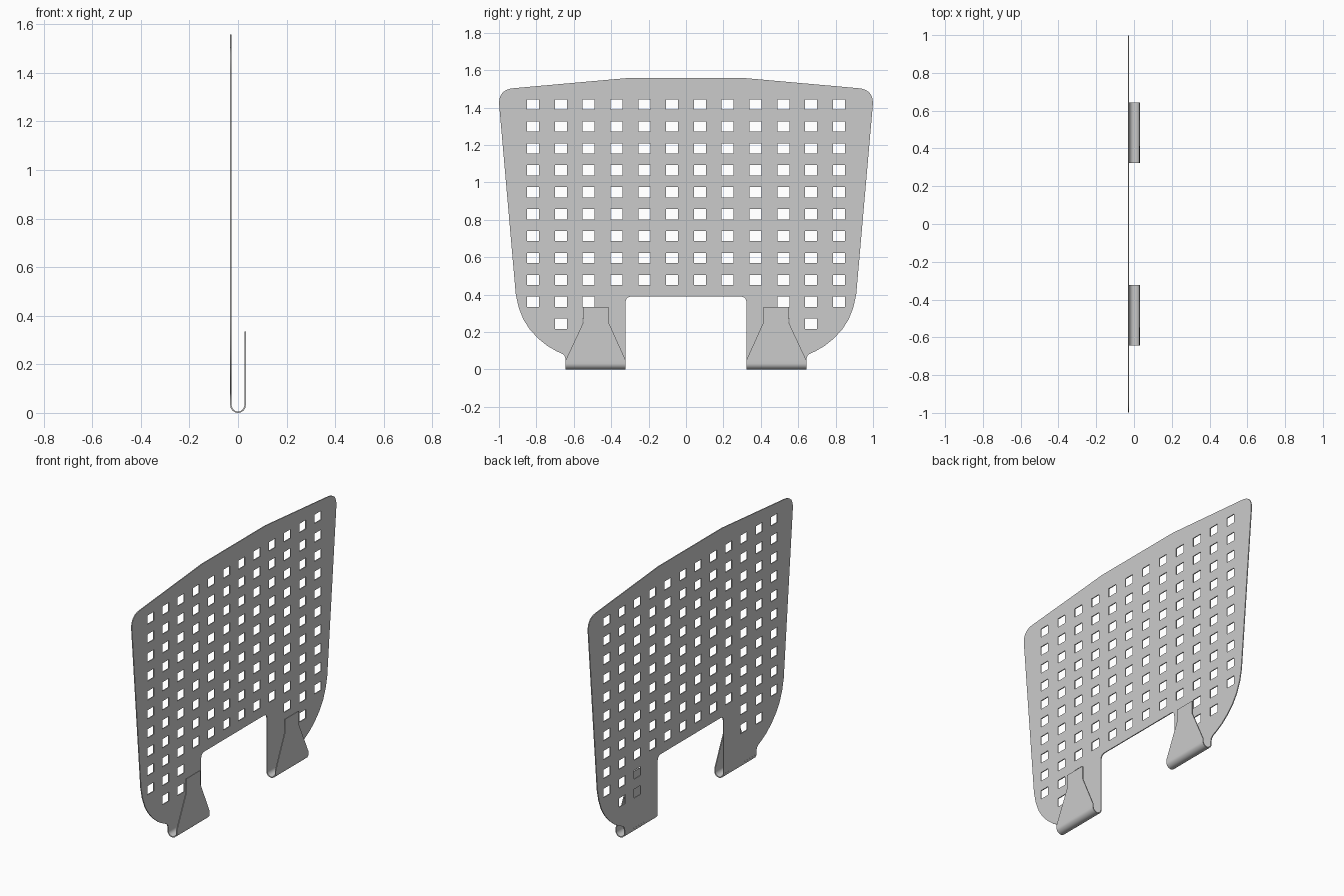
import bpy, bmesh, math
from mathutils import Matrix

cube = bpy.data.objects.get("Cube")
if cube:
    bpy.data.objects.remove(cube, do_unlink=True)

SHEET = 0.006          # sheet thickness
BEND = 0.029           # mid-sheet bend radius
FOOT = (0.323, 0.643)  # inner and outer edge of each foot

steel = bpy.data.materials.new("grey_steel")
steel.use_nodes = True
steel.diffuse_color = (0.6, 0.6, 0.6, 1)
steel.node_tree.nodes["Principled BSDF"].inputs["Base Color"].default_value = (0.6, 0.6, 0.6, 1)


def select(obj):
    bpy.ops.object.select_all(action='DESELECT')
    obj.select_set(True)
    bpy.context.view_layer.objects.active = obj


def fillet(prev, corner, nxt, cut, steps=8):
    """Round a corner with a quadratic arc starting `cut` away from it."""
    def toward(p):
        d = math.dist(corner, p)
        return [c + (q - c) * cut / d for c, q in zip(corner, p)]
    a, b = toward(prev), toward(nxt)
    pts = []
    for i in range(steps + 1):
        t = i / steps
        pts.append(tuple((1 - t) ** 2 * u + 2 * t * (1 - t) * c + t * t * v
                         for u, c, v in zip(a, corner, b)))
    return pts


# Half outline of the plate, from the centre top round to the centre notch
top, corner, hip = (0.31, 1.558), (1.006, 1.496), (0.91, 0.40)
notch = (FOOT[0], 0.39)
half = [top] + fillet(top, corner, hip, 0.085) + [hip]
half += [(0.895, 0.332), (0.87, 0.268), (0.836, 0.215), (0.79, 0.165),
         (0.74, 0.125), (0.69, 0.096), (0.66, 0.083), (0.648, 0.07)]
half += [(FOOT[1], 0.05), (FOOT[1], 0.032), (FOOT[0], 0.032)]
half += fillet((FOOT[0], 0), notch, (0, 0.39), 0.035)
outline = half + [(-y, z) for y, z in reversed(half)]

# Grid of square holes, with the lowest rows only over the feet
loops = [outline]
hw, hh = 0.032, 0.0275
for row in range(11):
    z = 1.416 - row * 0.1172
    columns = range(6) if row < 9 else (3, 4, 5) if row == 9 else (3, 4)
    for col in columns:
        for side in (-1, 1):
            y = side * (col + 0.5) * 0.1487
            loops.append([(y - hw, z - hh), (y - hw, z + hh),
                          (y + hw, z + hh), (y + hw, z - hh)])

curve = bpy.data.curves.new("perforated_plate", 'CURVE')
curve.dimensions = '2D'
curve.fill_mode = 'BOTH'
curve.extrude = SHEET / 2
for loop in loops:
    spline = curve.splines.new('POLY')
    spline.points.add(len(loop) - 1)
    for point, (y, z) in zip(spline.points, loop):
        point.co = (y, z, 0, 1)
    spline.use_cyclic_u = True
curve.materials.append(steel)
plate = bpy.data.objects.new("perforated_plate", curve)
bpy.context.collection.objects.link(plate)
plate.matrix_world = Matrix(((0, 0, 1, -BEND), (1, 0, 0, 0), (0, 1, 0, 0), (0, 0, 0, 1)))
select(plate)
bpy.ops.object.convert(target='MESH')
bpy.ops.object.shade_smooth_by_angle(angle=math.radians(30))


# Hooks: a strip bent under the foot, tapering to a narrow tongue
def make_hook(name, side):
    rows = []
    for i in range(17):
        a = math.pi * i / 16
        rows.append((-BEND * math.cos(a), 0.032 - BEND * math.sin(a), *FOOT))
    rows += [(BEND, 0.05, *FOOT), (BEND, 0.252, 0.414, 0.549), (BEND, 0.335, 0.414, 0.549)]
    bm = bmesh.new()
    strip = [[bm.verts.new((x, side * y, z)) for y in (y0, y1)] for x, z, y0, y1 in rows]
    for (a, b), (c, d) in zip(strip, strip[1:]):
        bm.faces.new((a, b, d, c))
    bmesh.ops.recalc_face_normals(bm, faces=bm.faces)
    mesh = bpy.data.meshes.new(name)
    bm.to_mesh(mesh)
    bm.free()
    mesh.materials.append(steel)
    hook = bpy.data.objects.new(name, mesh)
    bpy.context.collection.objects.link(hook)
    solid = hook.modifiers.new("sheet", 'SOLIDIFY')
    solid.thickness = SHEET
    solid.offset = 0
    select(hook)
    bpy.ops.object.modifier_apply(modifier=solid.name)
    bpy.ops.object.shade_smooth_by_angle(angle=math.radians(30))


make_hook("back_hook", 1)
make_hook("front_hook", -1)
